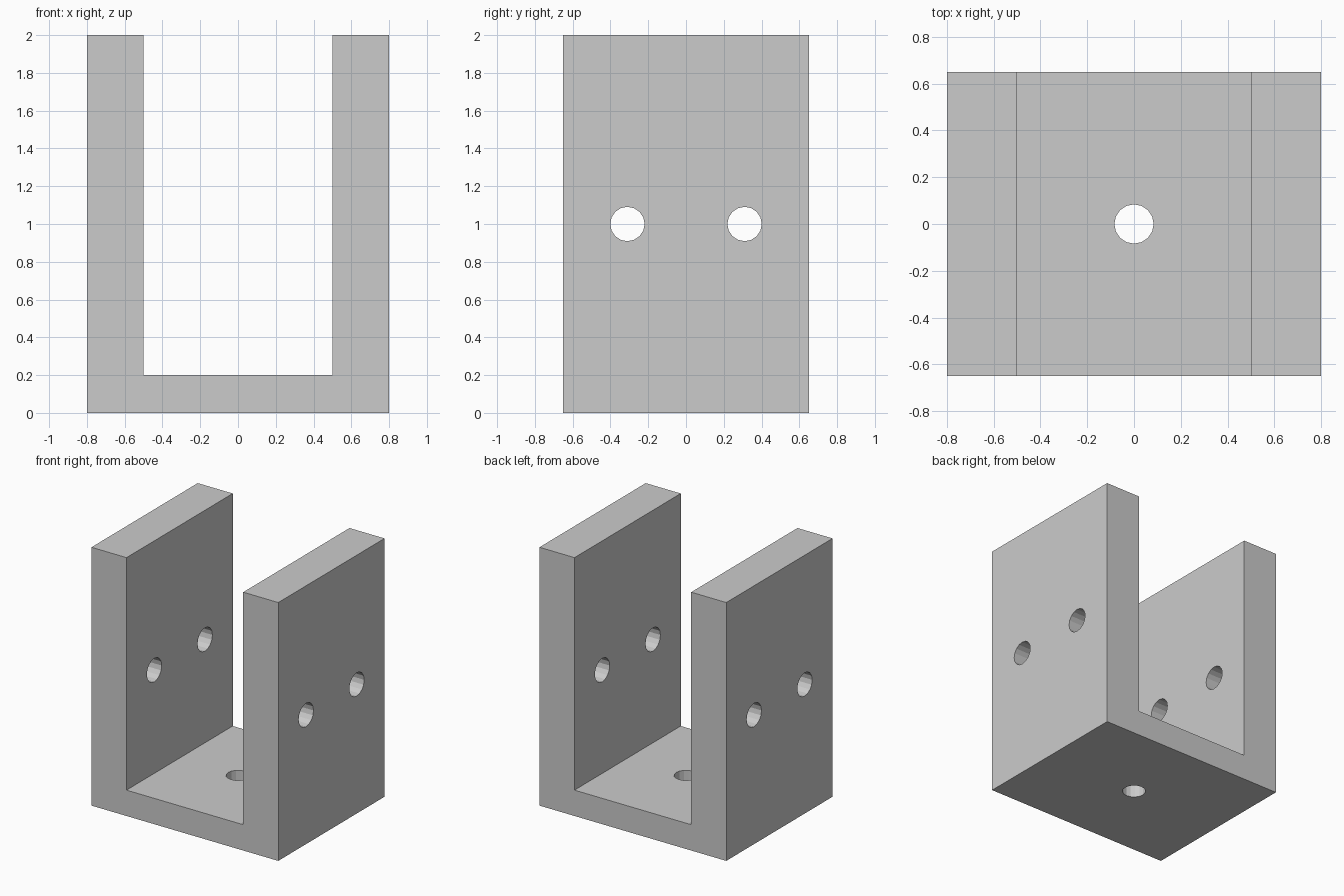
import bpy
import bmesh
from mathutils import Matrix

cube = bpy.data.objects.get("Cube")
if cube:
    bpy.data.objects.remove(cube, do_unlink=True)

HALF_WIDTH, HALF_DEPTH, HEIGHT = 0.8, 0.65, 2.0
INNER, FLOOR = 0.5, 0.2

grey = bpy.data.materials.new("plain_grey")
grey.use_nodes = True
colour = (0.6, 0.6, 0.6, 1)
grey.diffuse_color = colour
grey.node_tree.nodes["Principled BSDF"].inputs["Base Color"].default_value = colour


def add_object(name, bm):
    bmesh.ops.recalc_face_normals(bm, faces=bm.faces)
    mesh = bpy.data.meshes.new(name)
    bm.to_mesh(mesh)
    bm.free()
    mesh.materials.append(grey)
    obj = bpy.data.objects.new(name, mesh)
    bpy.context.collection.objects.link(obj)
    return obj


# U-shaped bracket: mirrored half profile, extruded front to back
half = [(INNER, FLOOR), (INNER, HEIGHT), (HALF_WIDTH, HEIGHT), (HALF_WIDTH, 0)]
profile = half + [(-x, z) for x, z in reversed(half)]
bm = bmesh.new()
face = bm.faces.new([bm.verts.new((x, -HALF_DEPTH, z)) for x, z in profile])
extruded = bmesh.ops.extrude_face_region(bm, geom=[face])["geom"]
bmesh.ops.translate(bm, vec=(0, 2 * HALF_DEPTH, 0),
                    verts=[v for v in extruded if isinstance(v, bmesh.types.BMVert)])
bracket = add_object("u_bracket", bm)


# Bolt holes: drilled with many-sided cylinders
def drill(name, centre, radius, length, axis):
    turn = Matrix.Rotation(1.5707963, 4, "Y") if axis == "X" else Matrix()
    bm = bmesh.new()
    bmesh.ops.create_cone(bm, cap_ends=True, segments=16, radius1=radius,
                          radius2=radius, depth=length,
                          matrix=Matrix.Translation(centre) @ turn)
    cutter = add_object(name, bm)
    cutter.hide_render = True
    cut = bracket.modifiers.new(name, "BOOLEAN")
    cut.operation = "DIFFERENCE"
    cut.solver = "EXACT"
    cut.object = cutter
    bpy.context.view_layer.objects.active = bracket
    bpy.ops.object.modifier_apply(modifier=cut.name)
    bpy.data.objects.remove(cutter, do_unlink=True)


for side, y in (("front", -0.31), ("back", 0.31)):
    drill(side + "_wall_hole", (0, y, 1), 0.091, 2, "X")
drill("floor_hole", (0, 0, FLOOR / 2), 0.084, 0.5, "Z")
